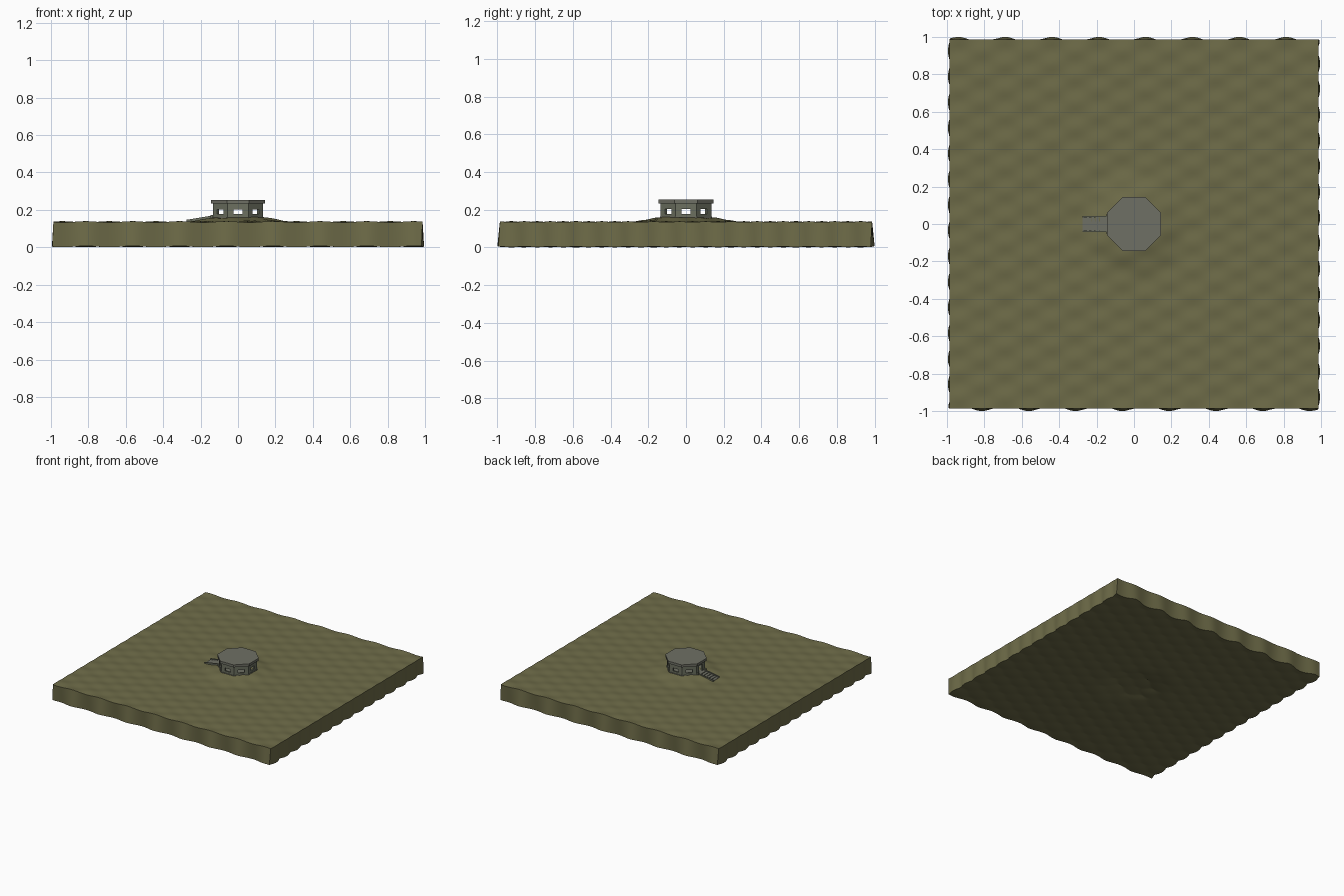
import bpy, bmesh
from math import sin, pi, tan, hypot, atan2
from mathutils import Matrix, Vector

if "Cube" in bpy.data.objects:
    bpy.data.objects.remove(bpy.data.objects["Cube"], do_unlink=True)


def material(name, rgb):
    m = bpy.data.materials.new(name)
    m.use_nodes = True
    m.diffuse_color = (*rgb, 1)
    m.node_tree.nodes["Principled BSDF"].inputs["Base Color"].default_value = (*rgb, 1)
    return m


grass = material("olive grass", (0.155, 0.148, 0.065))
concrete = material("grey concrete", (0.158, 0.16, 0.128))
wall_paint = material("green grey wall", (0.15, 0.162, 0.118))


def finish(name, bm, mat):
    mesh = bpy.data.meshes.new(name)
    bm.to_mesh(mesh)
    bm.free()
    mesh.materials.append(mat)
    obj = bpy.data.objects.new(name, mesh)
    bpy.context.collection.objects.link(obj)
    return obj


def add_box(bm, x, y, z, frame=Matrix()):
    """Box spanning the (low, high) pairs x, y, z in the given frame."""
    size = [b - a for a, b in (x, y, z)]
    mid = Vector([(a + b) / 2 for a, b in (x, y, z)])
    bmesh.ops.create_cube(bm, size=1, matrix=frame @ Matrix.Translation(mid) @ Matrix.Diagonal((*size, 1)))


def octagon(name, apothem, low, high, mat):
    bm = bmesh.new()
    r = apothem / sin(3 * pi / 8)
    spin = Matrix.Translation((0, 0, (low + high) / 2)) @ Matrix.Rotation(pi / 8, 4, "Z")
    bmesh.ops.create_cone(bm, cap_ends=True, segments=8, radius1=r, radius2=r, depth=high - low, matrix=spin)
    return finish(name, bm, mat)


# Rippled ground with a low mound, thickened along its normals
def mound(r):
    t = min(max((0.3 - r) / 0.2, 0), 1)
    return 0.026 * t * t * (3 - 2 * t)


bm = bmesh.new()
bmesh.ops.create_grid(bm, x_segments=110, y_segments=110, size=0.987)
for v in bm.verts:
    x, y = v.co.xy
    v.co.z = 0.136 + 0.0035 * sin(25.1 * x) * sin(45.8 * y) + mound(hypot(x, y))
ground = finish("ground", bm, grass)
solid = ground.modifiers.new("thickness", "SOLIDIFY")
solid.thickness = 0.132
solid.offset = -1
bpy.context.view_layer.objects.active = ground
ground.select_set(True)
bpy.ops.object.modifier_apply(modifier=solid.name)
bpy.ops.object.shade_smooth_by_angle()

# Plinth and roof slab
FLOOR, EAVE = 0.163, 0.234
octagon("plinth", 0.138, 0.135, FLOOR, concrete)
octagon("roof", 0.145, EAVE, 0.254, concrete)

# Eight wall panels, each pierced by a window, or by the door on the stair side
OUT, THICK = 0.134, 0.014
half = OUT * tan(pi / 8)
bm = bmesh.new()
for i in range(8):
    frame = Matrix.Rotation(i * pi / 4, 4, "Z")
    door = i == 4
    gap = 0.024
    sill, head = (FLOOR, 0.218) if door else (0.178, 0.203)
    depth = (OUT - THICK, OUT)
    add_box(bm, depth, (-half, -gap), (FLOOR, EAVE), frame)
    add_box(bm, depth, (gap, half), (FLOOR, EAVE), frame)
    add_box(bm, depth, (-gap, gap), (head, EAVE), frame)
    if not door:
        add_box(bm, depth, (-gap, gap), (FLOOR, sill), frame)
finish("walls", bm, wall_paint)

# Stair running down the mound, with treads between sloping side boards
START, END, LOW = -0.135, -0.275, 0.14
bm = bmesh.new()
steps = 6
run = (START - END) / steps
for i in range(steps):
    top = FLOOR - (FLOOR - LOW) * i / (steps - 1)
    x = START - run * i
    add_box(bm, (x - run, x), (-0.036, 0.036), (top - 0.012, top))
finish("stair_treads", bm, concrete)

bm = bmesh.new()
slope = atan2(FLOOR - LOW, START - END)
length = hypot(FLOOR - LOW, START - END)
frame = Matrix.Translation((START, 0, FLOOR)) @ Matrix.Rotation(-slope, 4, "Y")
for side in (-1, 1):
    edges = sorted((side * 0.036, side * 0.043))
    add_box(bm, (-length, 0), edges, (-0.012, 0.007), frame)
finish("stair_side_boards", bm, wall_paint)

# Door posts where the stair meets the wall
bm = bmesh.new()
for side in (-1, 1):
    add_box(bm, (-0.148, -0.13), sorted((side * 0.043, side * 0.053)), (0.145, 0.172))
finish("stair_posts", bm, wall_paint)
